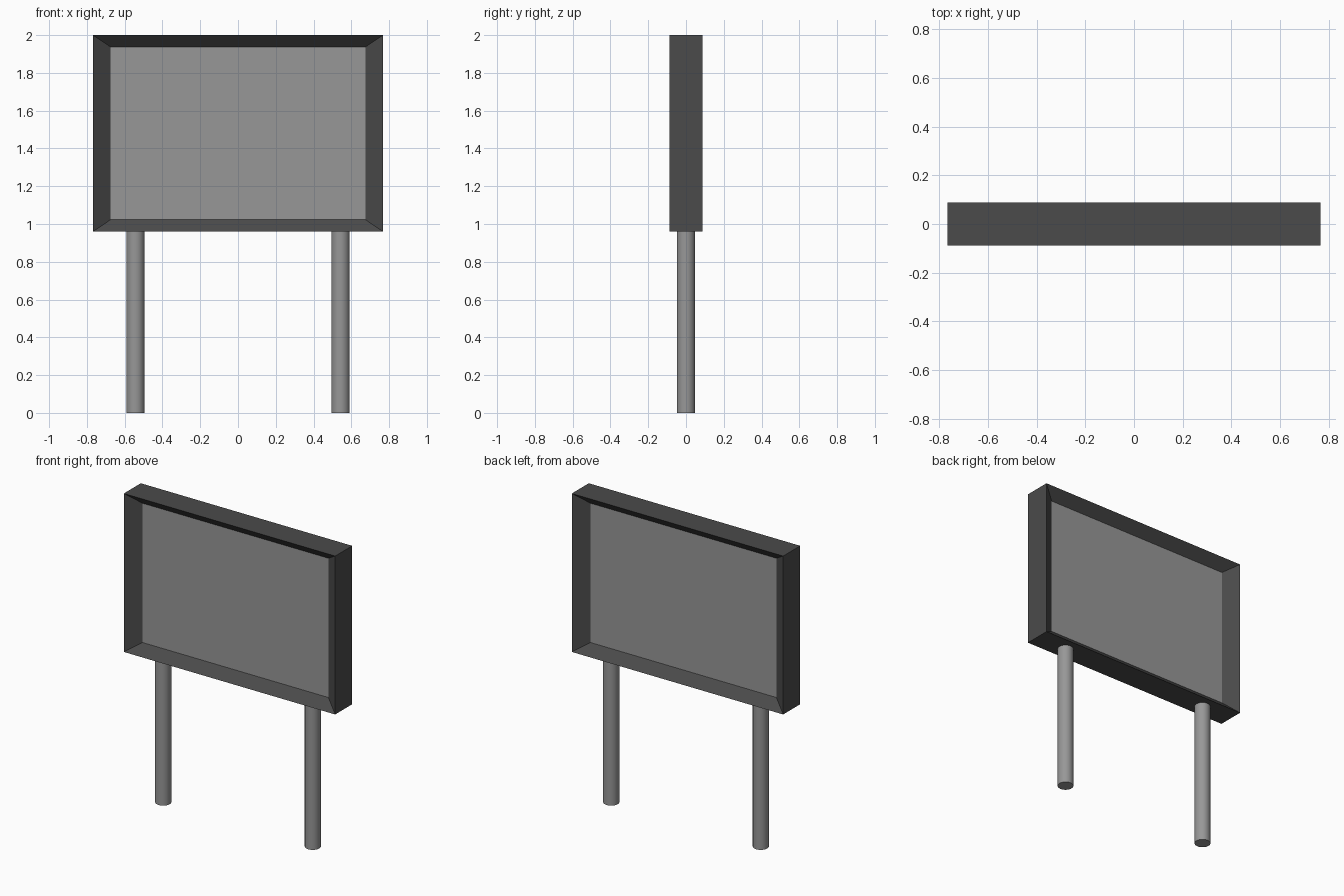
import bpy, bmesh, math

if "Cube" in bpy.data.objects:
    bpy.data.objects.remove(bpy.data.objects["Cube"])

W, D, H = 1.535, 0.176, 1.04     # frame size
ZC = 1.48                        # frame centre height
INSET = 0.879                    # scale of the panel relative to the frame
PANEL_Y = 0.026                  # half thickness of the panel


def grey(name, value):
    mat = bpy.data.materials.new(name)
    mat.diffuse_color = (value, value, value, 1)
    mat.use_nodes = True
    mat.node_tree.nodes["Principled BSDF"].inputs["Base Color"].default_value = mat.diffuse_color
    return mat


DARK, MID = grey("dark_grey", 0.07), grey("mid_grey", 0.31)


def finish(name, bm, location, mat):
    mesh = bpy.data.meshes.new(name)
    bmesh.ops.recalc_face_normals(bm, faces=bm.faces[:])
    bm.to_mesh(mesh)
    bm.free()
    mesh.materials.append(mat)
    ob = bpy.data.objects.new(name, mesh)
    ob.location = location
    bpy.context.collection.objects.link(ob)


def box(sx, sy, sz):
    bm = bmesh.new()
    bmesh.ops.create_cube(bm, size=1)
    bmesh.ops.scale(bm, vec=(sx, sy, sz), verts=bm.verts[:])
    return bm


# Frame: box with both broad faces sloping in towards the panel
bm = box(W, D, H)
bm.normal_update()
sides = [f for f in bm.faces if abs(f.normal.y) > 0.9]
for face in sides:
    sign = math.copysign(1, face.calc_center_median().y)
    inner = bmesh.ops.extrude_discrete_faces(bm, faces=[face])["faces"][0]
    for v in inner.verts:
        v.co = (v.co.x * INSET, sign * PANEL_Y, v.co.z * INSET)
    bmesh.ops.delete(bm, geom=[inner], context="FACES_ONLY")
finish("frame", bm, (0, 0, ZC), DARK)

# Display panel held inside the frame
finish("panel", box(W * INSET, PANEL_Y * 2, H * INSET), (0, 0, ZC), MID)

# Two round posts reaching just into the frame
for name, x in (("left_post", -0.543), ("right_post", 0.543)):
    bpy.ops.mesh.primitive_cylinder_add(vertices=32, radius=0.048, depth=0.97,
                                        location=(x, 0, 0.485))
    post = bpy.context.object
    post.name = name
    post.data.materials.append(MID)
    bpy.ops.object.shade_smooth_by_angle()
